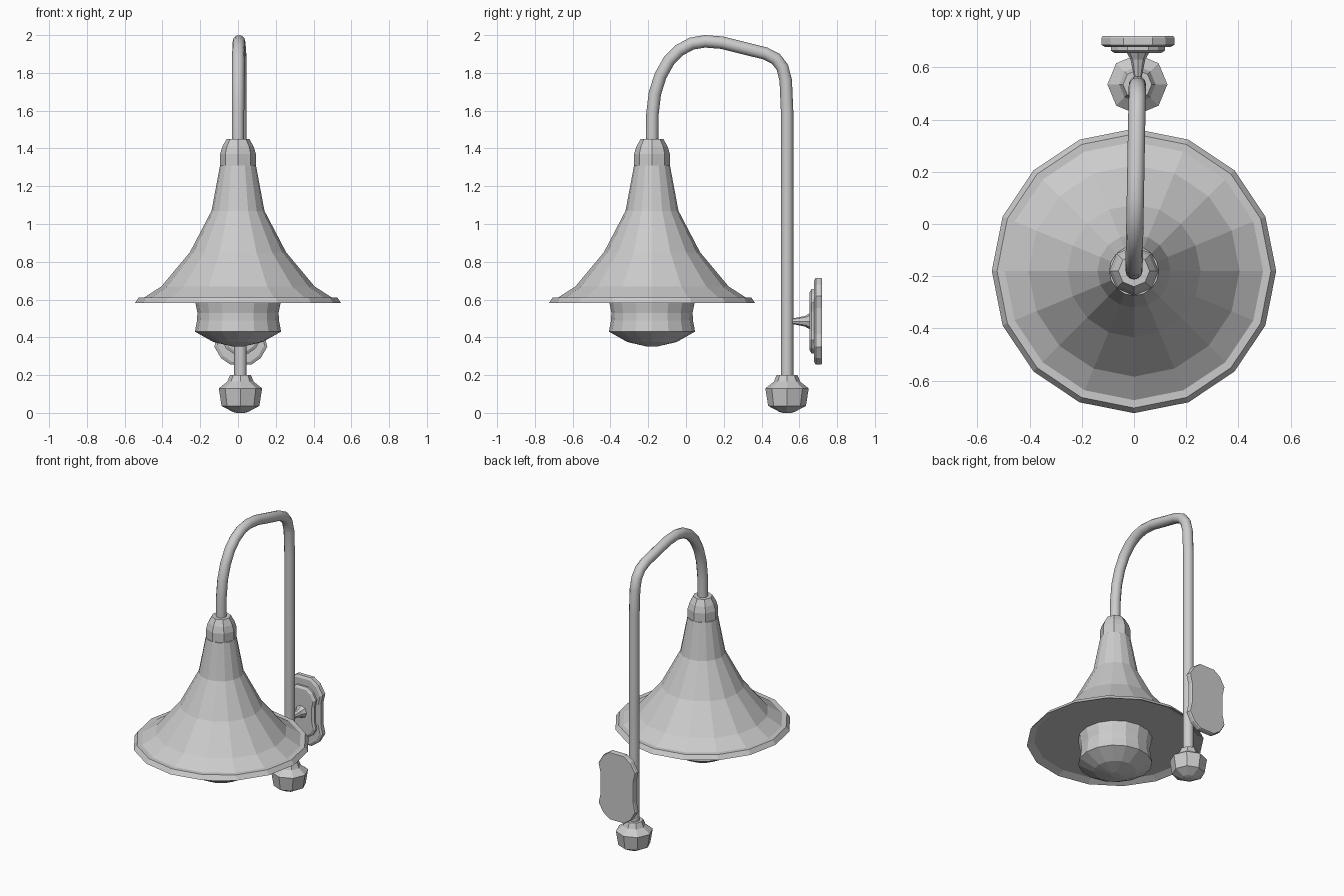
import bpy
import bmesh
import math
from mathutils import Matrix, Vector

if "Cube" in bpy.data.objects:
    bpy.data.objects.remove(bpy.data.objects["Cube"])

LAMP = Vector((0, -0.18, 0))      # axis of the hanging shade
POST = Vector((0.013, 0.535, 0))  # axis of the upright post
PLATE = Vector((0.015, 0, 0.485))  # centre of the wall plate


def finish(name, bm, smooth=False):
    bmesh.ops.recalc_face_normals(bm, faces=bm.faces)
    for f in bm.faces:
        f.smooth = smooth
    me = bpy.data.meshes.new(name)
    bm.to_mesh(me)
    bm.free()
    ob = bpy.data.objects.new(name, me)
    bpy.context.collection.objects.link(ob)
    return ob


def skin(bm, rings):
    """Bridge equal-length vertex rings and cap both ends."""
    for a, b in zip(rings, rings[1:]):
        for i in range(len(a)):
            j = (i + 1) % len(a)
            bm.faces.new((a[i], a[j], b[j], b[i]))
    bm.faces.new(rings[0])
    bm.faces.new(rings[-1])


def lathe(name, profile, sides, matrix):
    """Solid of revolution from (radius, height) points."""
    bm = bmesh.new()
    rings = []
    for r, z in profile:
        angles = [2 * math.pi * i / sides for i in range(sides)]
        rings.append([bm.verts.new(matrix @ Vector((r * math.cos(a), r * math.sin(a), z)))
                      for a in angles])
    skin(bm, rings)
    return finish(name, bm)


def plate(name, outline, layers):
    """Outline in x/z stacked along y; layers are (y, scale, inset)."""
    bm = bmesh.new()
    rings = []
    for y, s, inset in layers:
        rings.append([bm.verts.new(PLATE + Vector((
            x * s * (1 - inset / 0.14), y, z * s * (1 - inset / 0.23)))) for x, z in outline])
    skin(bm, rings)
    return finish(name, bm)


at_lamp = Matrix.Translation(LAMP)
at_post = Matrix.Translation(POST)

# Flared shade, closed underneath by a recessed disc
lathe("shade", [(0.095, 1.31), (0.14, 1.07), (0.255, 0.85), (0.405, 0.67), (0.495, 0.612),
                (0.525, 0.612), (0.545, 0.583), (0.50, 0.605)], 16, at_lamp)

# Collar between shade and arm
lathe("shade_collar", [(0.06, 1.45), (0.083, 1.41), (0.095, 1.37), (0.095, 1.31)], 8, at_lamp)

# Glass hanging below the shade
lathe("lamp_glass", [(0.228, 0.61), (0.225, 0.58), (0.215, 0.53), (0.217, 0.49),
                     (0.228, 0.43), (0.13, 0.375), (0.03, 0.352)], 16, at_lamp)

# Knob at the foot of the post
lathe("post_knob", [(0.055, 0.2), (0.07, 0.165), (0.115, 0.13), (0.1, 0.037),
                    (0.04, 0.005), (0.02, 0.0)], 8, at_post)

# Bent tube: swan neck plus post
path = [(-0.18, 1.43), (-0.178, 1.58), (-0.165, 1.69), (-0.135, 1.785), (-0.09, 1.865),
        (-0.035, 1.92), (0.03, 1.955), (0.10, 1.967), (0.19, 1.96), (0.31, 1.93),
        (0.42, 1.903), (0.475, 1.875), (0.51, 1.83), (0.528, 1.76), (0.535, 1.6), (0.535, 0.17)]
bm = bmesh.new()
rings = []
for i, (y, z) in enumerate(path):
    y0, z0 = path[max(i - 1, 0)]
    y1, z1 = path[min(i + 1, len(path) - 1)]
    t = Vector((0, y1 - y0, z1 - z0)).normalized()
    side, up = Vector((1, 0, 0)), Vector((0, -t.z, t.y))
    centre = Vector((POST.x * (y + 0.18) / 0.715, y, z))
    rings.append([bm.verts.new(centre + 0.033 * (side * math.cos(a) + up * math.sin(a)))
                  for a in (2 * math.pi * k / 12 for k in range(12))])
skin(bm, rings)
arm = finish("arm_tube", bm, smooth=True)
bpy.context.view_layer.objects.active = arm
arm.select_set(True)
bpy.ops.object.shade_smooth_by_angle(angle=math.radians(50))

# Wall plate: waisted outline mirrored from one quarter
quarter = [(0.125, 0.07), (0.14, 0.135), (0.105, 0.195), (0.055, 0.23)]
half = quarter + [(-x, z) for x, z in reversed(quarter)]
outline = half + [(-x, -z) for x, z in half]
plate("wall_plate", outline, [(0.72, 1, 0.004), (0.713, 1, 0), (0.687, 1, 0), (0.678, 1, 0.015)])
plate("wall_plate_step", outline, [(0.68, 0.74, 0), (0.665, 0.74, 0), (0.655, 0.74, 0.02)])

# Tapered bracket joining plate and post
toward_post = Matrix.Translation(PLATE + Vector((0, 0.66, 0))) @ Matrix.Rotation(math.pi / 2, 4, 'X')
lathe("bracket", [(0.045, 0), (0.028, 0.03), (0.012, 0.11)], 8, toward_post)
